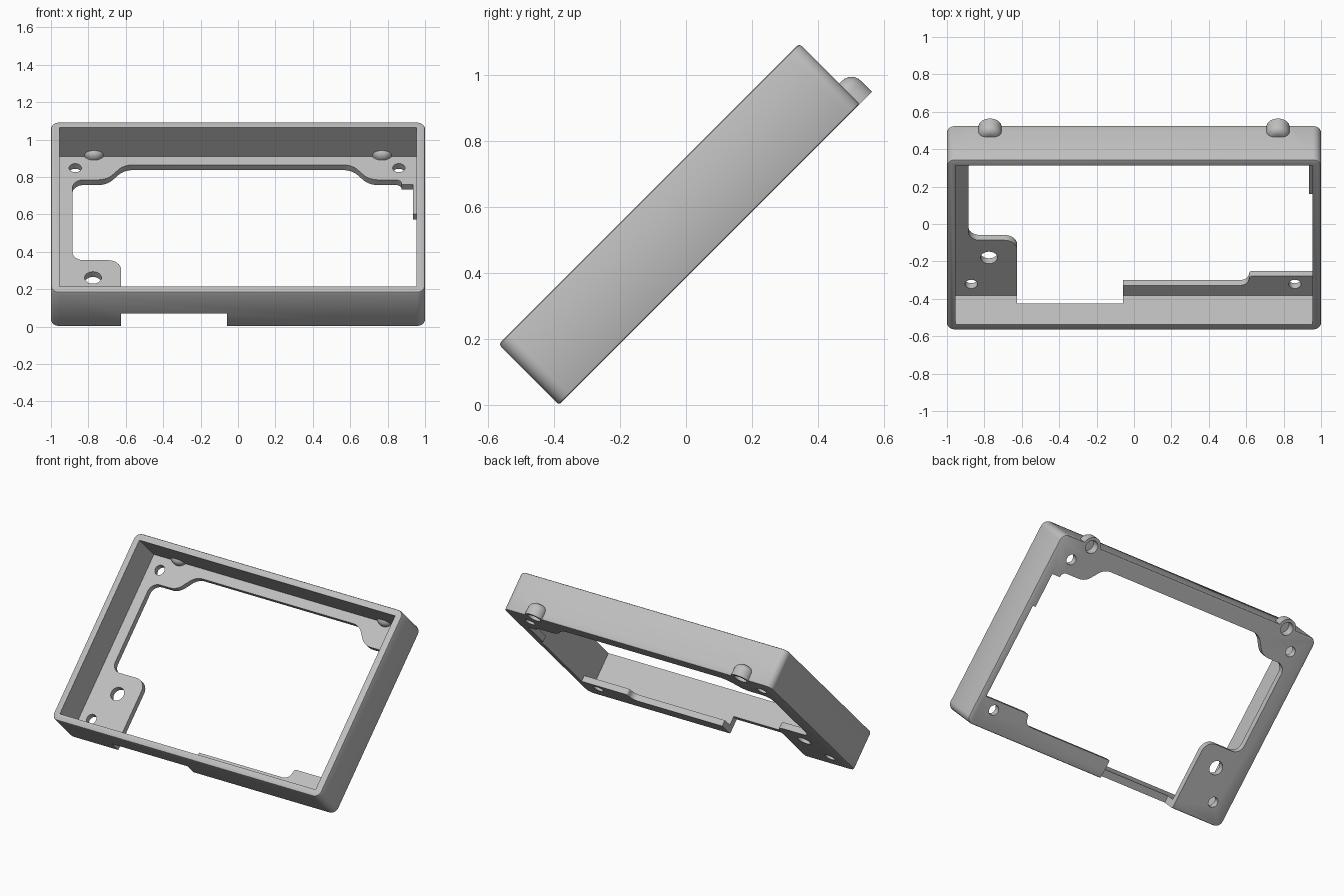
import bpy, bmesh, math
from mathutils import Vector

if "Cube" in bpy.data.objects:
    bpy.data.objects.remove(bpy.data.objects["Cube"])

# Frame is modelled flat (back on local z = 0), then tilted
HALF, LENGTH, DEPTH, WALL, PLATE = 1.0, 1.29, 0.26, 0.045, 0.04
INNER = HALF - WALL
TILT = math.radians(45)

grey = bpy.data.materials.new("plain grey")
grey.use_nodes = True
grey.diffuse_color = (0.52, 0.52, 0.52, 1)
grey.node_tree.nodes["Principled BSDF"].inputs["Base Color"].default_value = grey.diffuse_color


def rounded(corners, steps=8):
    """Outline from (x, y, radius) corners with arcs at the rounded ones."""
    out = []
    for i, (x, y, r) in enumerate(corners):
        p = Vector((x, y))
        if r == 0:
            out.append(p)
            continue
        a = (Vector(corners[i - 1][:2]) - p).normalized()
        b = (Vector(corners[(i + 1) % len(corners)][:2]) - p).normalized()
        half = a.angle(b) / 2
        centre = p + (a + b).normalized() * (r / math.sin(half))
        start = p + a * (r / math.tan(half)) - centre
        end = p + b * (r / math.tan(half)) - centre
        sweep = start.angle_signed(end)
        for k in range(steps + 1):
            t = -sweep * k / steps
            out.append(centre + Vector((start.x * math.cos(t) - start.y * math.sin(t),
                                        start.x * math.sin(t) + start.y * math.cos(t))))
    return out


def box(x0, x1, y0, y1, r=0):
    return rounded([(x0, y0, r), (x1, y0, r), (x1, y1, r), (x0, y1, r)])


def circle(x, y, r, n=40):
    return [Vector((x + r * math.cos(2 * math.pi * k / n),
                    y + r * math.sin(2 * math.pi * k / n))) for k in range(n)]


def prism(name, outline, z0, z1, round_top=0, round_bottom=0, segments=2):
    """Extrude an outline and optionally soften its rims."""
    bm = bmesh.new()
    base = bm.faces.new([bm.verts.new((p.x, p.y, z0)) for p in outline])
    top = bmesh.ops.extrude_face_region(bm, geom=[base], use_keep_orig=True)
    bmesh.ops.translate(bm, vec=(0, 0, z1 - z0),
                        verts=[v for v in top["geom"] if isinstance(v, bmesh.types.BMVert)])
    bmesh.ops.recalc_face_normals(bm, faces=bm.faces)
    for level, width in ((z1, round_top), (z0, round_bottom)):
        if width:
            rim = [e for e in bm.edges if all(abs(v.co.z - level) < 1e-5 for v in e.verts)]
            bmesh.ops.bevel(bm, geom=rim, offset=width, segments=segments,
                            profile=0.5, affect='EDGES')
    mesh = bpy.data.meshes.new(name)
    bm.to_mesh(mesh)
    bm.free()
    obj = bpy.data.objects.new(name, mesh)
    bpy.context.collection.objects.link(obj)
    mesh.materials.append(grey)
    return obj


def combine(target, tool, operation='DIFFERENCE'):
    """Apply a boolean and discard the helper."""
    tool.hide_render = True
    mod = target.modifiers.new("join", 'BOOLEAN')
    mod.operation, mod.solver, mod.object = operation, 'EXACT', tool
    bpy.ops.object.select_all(action='DESELECT')
    bpy.context.view_layer.objects.active = target
    target.select_set(True)
    bpy.ops.object.modifier_apply(modifier=mod.name)
    bpy.data.objects.remove(tool)


# Outer shell and open front cavity
frame = prism("tilted_frame", box(-HALF, HALF, 0, LENGTH, 0.045), 0, DEPTH, 0.012, 0.008)
combine(frame, prism("cavity", box(-INNER, INNER, WALL, LENGTH - WALL), PLATE, 1))

# Shaped opening through the back plate
opening = rounded([
    (-0.885, 0.462, 0.06), (-0.625, 0.462, 0.07), (-0.625, WALL, 0), (-0.06, WALL, 0),
    (-0.06, 0.12, 0), (0.605, 0.12, 0.05), (0.62, 0.19, 0.015), (INNER, 0.19, 0),
    (INNER, 0.81, 0), (0.935, 0.81, 0), (0.935, 1.035, 0), (0.875, 1.035, 0),
    (0.875, 1.07, 0.03), (0.70, 1.07, 0.1), (0.61, 1.183, 0.1),
    (-0.61, 1.183, 0.1), (-0.70, 1.07, 0.1), (-0.885, 1.07, 0.06)])
combine(frame, prism("opening", opening, -0.1, 0.1))

# Cable notch in the lower wall
combine(frame, prism("notch", box(-0.625, -0.06, -0.1, 0.1), -0.1, 0.1))

# Screw holes
for x, y, r in ((-0.87, 0.13, 0.033), (0.86, 0.13, 0.033), (-0.87, 1.16, 0.033),
                (0.86, 1.16, 0.033), (-0.775, 0.33, 0.045)):
    combine(frame, prism("screw_hole", circle(x, y, r), -0.1, 0.1))

# Domed hanging sockets on the upper wall, bored from the back
for x in (-0.77, 0.77):
    combine(frame, prism("socket", circle(x, 1.28, 0.062), 0, 0.088, 0.04, 0, 6), 'UNION')
    combine(frame, prism("socket_bore", circle(x, 1.28, 0.042), -0.1, 0.055))

# Tilt onto the lower back edge
frame.rotation_euler = (TILT, 0, 0)
frame.location = (0, -0.385, 0)
bpy.ops.object.shade_smooth_by_angle(angle=math.radians(30))
